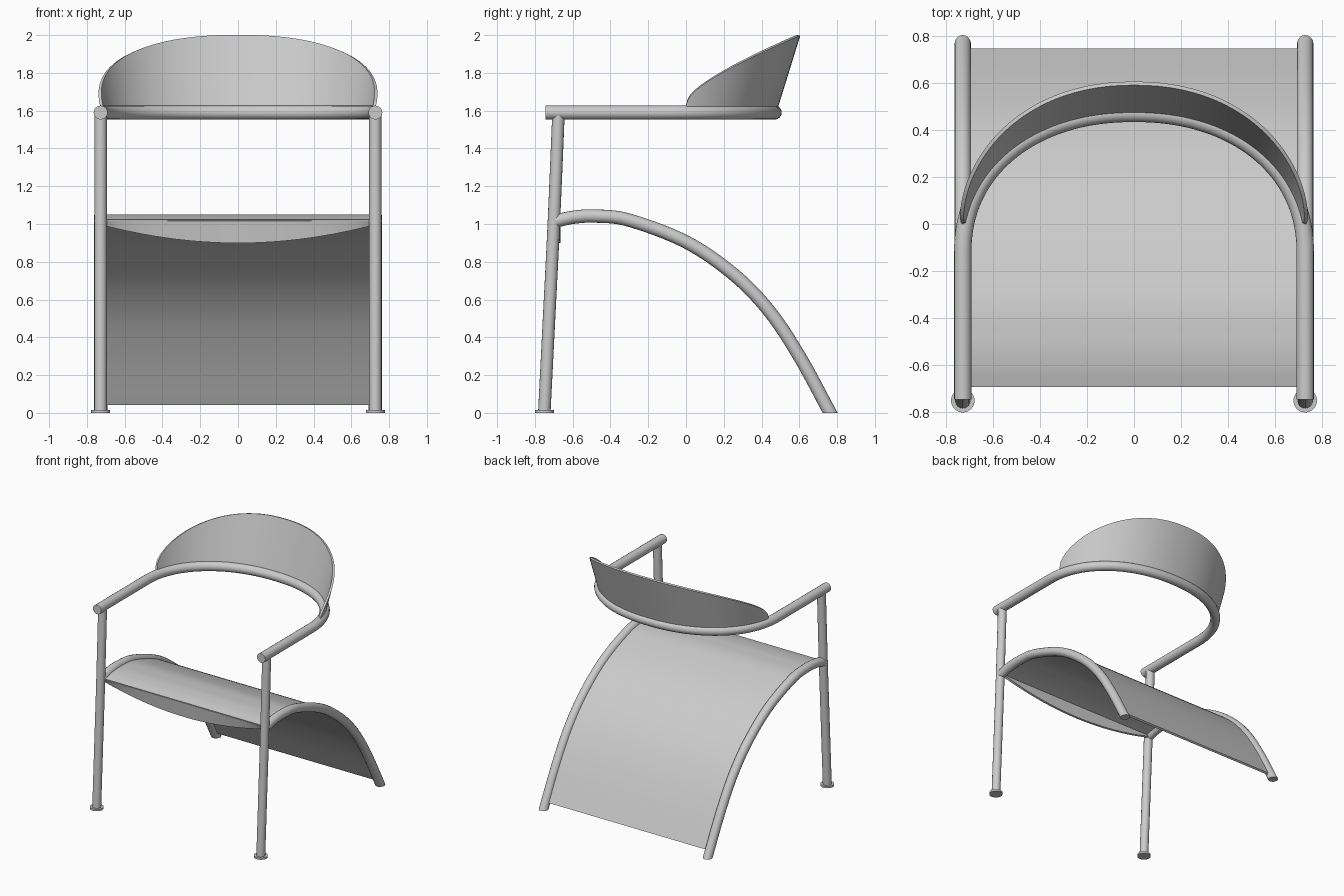
import bpy, bmesh, math
from mathutils import Vector

if "Cube" in bpy.data.objects:
    bpy.data.objects.remove(bpy.data.objects["Cube"])

# One light grey colour for the whole chair
grey = bpy.data.materials.new("light_grey")
grey.use_nodes = True
COLOUR = (0.6, 0.6, 0.6, 1)
grey.diffuse_color = COLOUR
grey.node_tree.nodes["Principled BSDF"].inputs["Base Color"].default_value = COLOUR


def activate(ob):
    bpy.ops.object.select_all(action='DESELECT')
    ob.select_set(True)
    bpy.context.view_layer.objects.active = ob


def finish(ob):
    activate(ob)
    ob.data.materials.clear()
    ob.data.materials.append(grey)
    bpy.ops.object.shade_smooth_by_angle(angle=math.radians(40))
    return ob


def smooth_path(points, steps=8):
    """Catmull-Rom curve through the points."""
    p = [Vector(q) for q in points]
    p = [2 * p[0] - p[1]] + p + [2 * p[-1] - p[-2]]
    out = []
    for a, b, c, d in zip(p, p[1:], p[2:], p[3:]):
        for i in range(steps):
            t = i / steps
            out.append(0.5 * (2 * b + (c - a) * t + (2 * a - 5 * b + 4 * c - d) * t ** 2
                              + (3 * b - a - 3 * c + d) * t ** 3))
    return out + [p[-2]]


def tube(name, points, radius):
    curve = bpy.data.curves.new(name, 'CURVE')
    curve.dimensions = '3D'
    curve.bevel_depth = radius
    curve.bevel_resolution = 6
    curve.use_fill_caps = True
    spline = curve.splines.new('POLY')
    spline.points.add(len(points) - 1)
    for sp, co in zip(spline.points, points):
        sp.co = (*co, 1)
    ob = bpy.data.objects.new(name, curve)
    bpy.context.collection.objects.link(ob)
    activate(ob)
    bpy.ops.object.convert(target='MESH')
    return finish(bpy.context.view_layer.objects.active)


def sheet(name, rows, thickness):
    """Thin panel from a grid of points."""
    bm = bmesh.new()
    grid = [[bm.verts.new(co) for co in row] for row in rows]
    for r0, r1 in zip(grid, grid[1:]):
        for i in range(len(r0) - 1):
            bm.faces.new((r0[i], r0[i + 1], r1[i + 1], r1[i]))
    bmesh.ops.recalc_face_normals(bm, faces=bm.faces)
    me = bpy.data.meshes.new(name)
    bm.to_mesh(me)
    bm.free()
    ob = bpy.data.objects.new(name, me)
    bpy.context.collection.objects.link(ob)
    mod = ob.modifiers.new("thickness", 'SOLIDIFY')
    mod.thickness = thickness
    mod.offset = 0
    activate(ob)
    bpy.ops.object.modifier_apply(modifier=mod.name)
    return finish(ob)


def trim_floor(ob):
    """Cut a tube flat at floor level."""
    bm = bmesh.new()
    bm.from_mesh(ob.data)
    bmesh.ops.remove_doubles(bm, verts=bm.verts, dist=1e-5)
    bmesh.ops.bisect_plane(bm, geom=bm.verts[:] + bm.edges[:] + bm.faces[:],
                           plane_co=(0, 0, 0), plane_no=(0, 0, 1), clear_inner=True)
    bmesh.ops.holes_fill(bm, edges=[e for e in bm.edges if e.is_boundary])
    bm.to_mesh(ob.data)
    bm.free()
    finish(ob)


SIDE = 0.727
ARM_Z = 1.59
side_curve = [(-0.69, 1.015), (-0.6, 1.035), (-0.48, 1.042), (-0.3, 1.02), (0, 0.905),
              (0.25, 0.735), (0.44, 0.54), (0.6, 0.3), (0.755, 0.015), (0.8, -0.07)]

# Front legs, feet and curved rear legs
for side, x in (("left", SIDE), ("right", -SIDE)):
    leg = smooth_path([(x, -0.75, 0.005), (x, -0.725, 0.5), (x, -0.7, 1), (x, -0.675, 1.585)])
    tube("front_leg_" + side, leg, 0.033)
    bpy.ops.mesh.primitive_cylinder_add(vertices=32, radius=0.05, depth=0.015,
                                        location=(x, -0.75, 0.0075))
    foot = bpy.context.object
    foot.name = "foot_" + side
    finish(foot)
    rear = tube("rear_leg_" + side, smooth_path([(x, y, z) for y, z in side_curve]), 0.035)
    trim_floor(rear)

# Seat panel following the rear legs
profile = [p for p in smooth_path([(0, y, z) for y, z in side_curve]) if p.z > 0.055]
profile.append(Vector((0, 0.739, 0.046)))
sheet("seat", [[(x, p.y, p.z) for x in (-SIDE, SIDE)] for p in profile], 0.016)

# Front lip with an arched lower edge
N = 32
xs = [SIDE * (2 * i / N - 1) for i in range(N + 1)]
sheet("seat_front_lip",
      [[(x, -0.685, 1.018) for x in xs],
       [(x, -0.672, 0.9 + 0.1 * (x / SIDE) ** 2) for x in xs]], 0.016)


# Arm rail: straight arms joined by a rounded bow
def bow(t, power=2.15):
    c, s = math.cos(t), math.sin(t)
    return Vector((math.copysign(SIDE * abs(c) ** (2 / power), c),
                   -0.12 + 0.59 * abs(s) ** (2 / power), ARM_Z))


rail = [bow(math.pi * i / 64) for i in range(65)]
rail = [Vector((SIDE, -0.745, ARM_Z))] + rail + [Vector((-SIDE, -0.745, ARM_Z))]
tube("arm_rail", rail, 0.037)

# Flared backrest rising from the bow
start = next(i for i in range(500) if bow(i * 0.002).y > 0) * 0.002
x_end = bow(start).x
columns = []
for i in range(73):
    u = (1 - math.cos(math.pi * i / 72)) / 2
    t = start + (math.pi - 2 * start) * u
    p = bow(t)
    tangent = bow(t + 0.01) - bow(t - 0.01)
    out = Vector((tangent.y * 0.7, -tangent.x, 0)) / tangent.length
    rise = 0.372 * max(0, 1 - abs(p.x / x_end) ** 2.3) ** (1 / 2.3)
    base = p + Vector((0, 0, 0.015)) + out * 0.005
    top = p + out * (0.01 + 0.315 * rise) + Vector((0, 0, 0.037 + rise))
    columns.append([base.lerp(top, k / 4) for k in range(5)])
sheet("backrest", columns, 0.016)
